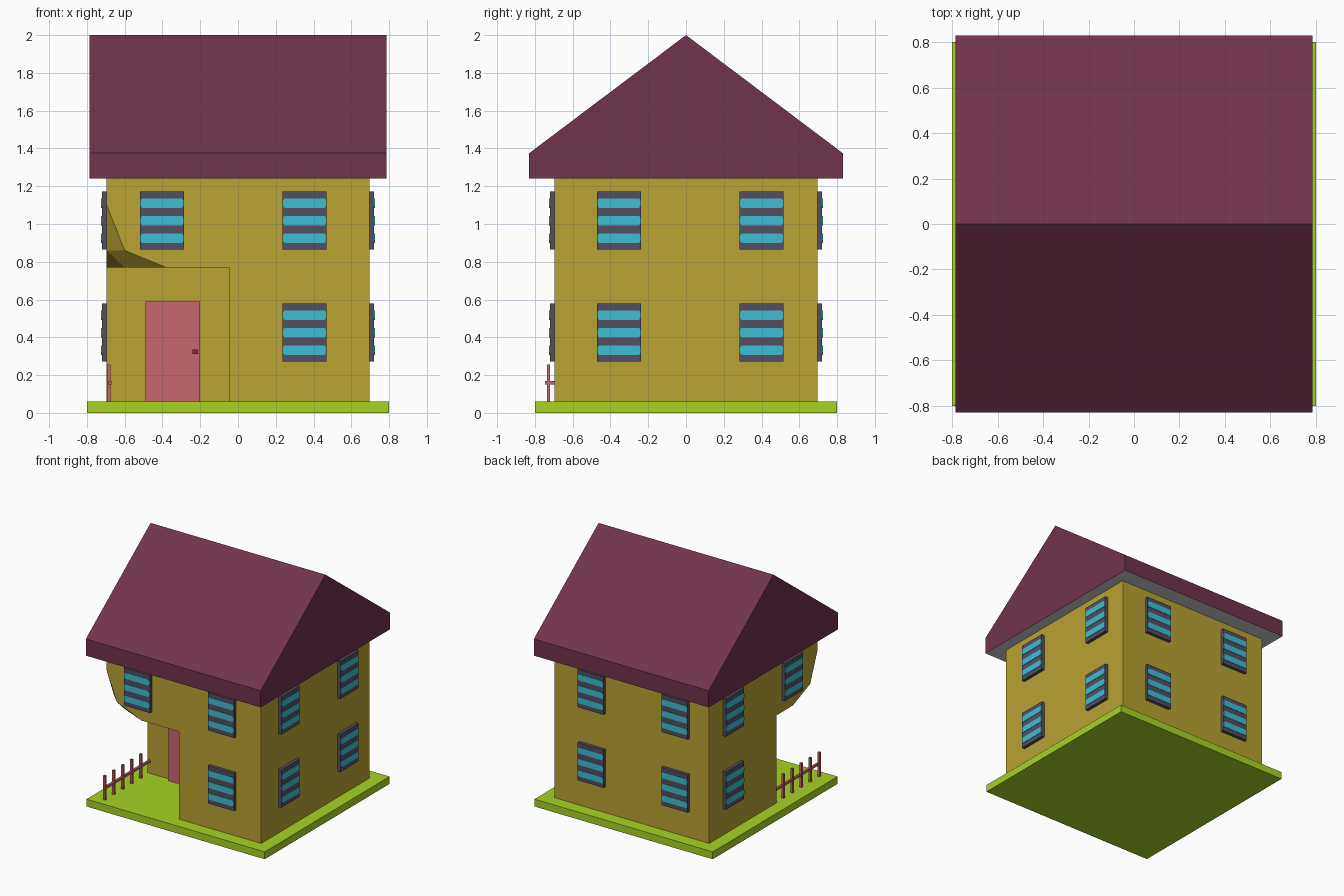
import bpy, bmesh, math
from mathutils import Vector, Matrix

if "Cube" in bpy.data.objects:
    bpy.data.objects.remove(bpy.data.objects["Cube"])


def material(name, r, g, b):
    lin = [((c / 255 + 0.055) / 1.055) ** 2.4 if c > 10 else c / 255 / 12.92 for c in (r, g, b)]
    m = bpy.data.materials.new(name)
    m.diffuse_color = (*lin, 1)
    m.use_nodes = True
    m.node_tree.nodes["Principled BSDF"].inputs["Base Color"].default_value = m.diffuse_color
    return m


MUSTARD = material("mustard wall", 184, 163, 50)
PLUM = material("plum roof", 112, 51, 77)
GREEN = material("grass green", 168, 210, 36)
PINK = material("rose pink", 200, 102, 110)
SLATE = material("slate frame", 84, 79, 97)
CYAN = material("cyan glass", 62, 190, 212)
GREY = material("grey soffit", 206, 206, 206)


def finish(name, bm, *mats):
    me = bpy.data.meshes.new(name)
    bm.to_mesh(me)
    bm.free()
    for m in mats:
        me.materials.append(m)
    ob = bpy.data.objects.new(name, me)
    bpy.context.collection.objects.link(ob)
    return ob


def add_box(bm, lo, hi):
    lo, hi = Vector(lo), Vector(hi)
    mat = Matrix.Translation((lo + hi) / 2) @ Matrix.Diagonal((*(hi - lo), 1))
    bmesh.ops.create_cube(bm, size=1, matrix=mat)


def box(name, lo, hi, mat):
    bm = bmesh.new()
    add_box(bm, lo, hi)
    return finish(name, bm, mat)


def add_prism(bm, pts, offset, mat_index=0):
    f = bm.faces.new([bm.verts.new(p) for p in pts])
    r = bmesh.ops.extrude_face_region(bm, geom=[f])
    vs = [g for g in r["geom"] if isinstance(g, bmesh.types.BMVert)]
    bmesh.ops.translate(bm, verts=vs, vec=offset)
    faces = {g for v in vs for g in v.link_faces} | {f}
    for g in faces:
        g.material_index = mat_index


W = 0.695                     # half width of the walls
PX, PY, PZ = -0.045, -0.165, 0.77   # inner corner and ceiling of the porch
TOP, FLOOR = 1.24, 0.06

# Lawn
box("lawn", (-0.8, -0.8, 0), (0.8, 0.8, FLOOR), GREEN)

# Upper storey: box with one faceted corner above the porch
bm = bmesh.new()
B, BC, C = (-0.38, -W, PZ), (-0.6, -0.6, PZ), (-W, -0.38, PZ)
pts = [(x, y, z) for x in (-W, W) for y in (-W, W) for z in (PZ, TOP)]
pts.remove((-W, -W, PZ))
pts += [(-W, -W, 1.10), (-0.6, -W, 0.86), (-W, -0.6, 0.86), B, BC, C]
bmesh.ops.convex_hull(bm, input=[bm.verts.new(p) for p in pts])
bm.normal_update()
flat = [f for f in bm.faces if abs(f.normal.z) > 0.999]
bmesh.ops.delete(bm, geom=flat, context="FACES")
# Porch ceiling
bm.faces.new([bm.verts.new(p) for p in
              [C, (-W, PY, PZ), (PX, PY, PZ), (PX, -W, PZ), B, BC]])
# Lower storey: L-shaped wall leaving the porch open
plan = [(PX, -W), (W, -W), (W, W), (-W, W), (-W, PY), (PX, PY)]
for (x1, y1), (x2, y2) in zip(plan, plan[1:] + plan[:1]):
    bm.faces.new([bm.verts.new(p) for p in
                  [(x1, y1, FLOOR), (x2, y2, FLOOR), (x2, y2, PZ), (x1, y1, PZ)]])
bmesh.ops.remove_doubles(bm, verts=bm.verts, dist=0.0005)
bmesh.ops.dissolve_limit(bm, angle_limit=0.01, verts=bm.verts, edges=bm.edges)
for f in bm.faces:
    f.normal_update()
finish("house_walls", bm, MUSTARD)

# Gable roof with grey underside
bm = bmesh.new()
gable = [(-0.83, TOP), (0.83, TOP), (0.83, 1.375), (0, 2.0), (-0.83, 1.375)]
add_prism(bm, [(-0.785, y, z) for y, z in gable], (1.57, 0, 0))
bmesh.ops.recalc_face_normals(bm, faces=bm.faces)
for f in bm.faces:
    f.material_index = 1 if f.normal.z < -0.9 else 0
finish("roof", bm, PLUM, GREY)


# Windows: slate panel with three cyan slats
def window(name, u, z, turn):
    bm = bmesh.new()
    add_box(bm, (u - 0.117, -W - 0.026, z - 0.153), (u + 0.117, -W, z + 0.153))
    for dz in (-0.093, 0, 0.093):
        w, c, h = 0.114, 0.107, 0.025
        outline = [(-c, -h), (c, -h), (w, -h / 2), (w, h / 2),
                   (c, h), (-c, h), (-w, h / 2), (-w, -h / 2)]
        add_prism(bm, [(u + x, -W - 0.025, z + dz + s) for x, s in outline],
                  (0, -0.004, 0), 1)
    bmesh.ops.recalc_face_normals(bm, faces=bm.faces)
    bmesh.ops.rotate(bm, verts=bm.verts, matrix=Matrix.Rotation(turn, 3, "Z"))
    finish(name, bm, SLATE, CYAN)


sides = {"front": (0, (-0.4025, 0.3525)), "right": (90, (-0.355, 0.40)),
         "back": (180, (-0.3525, 0.4025)), "left": (270, (-0.40, 0.355))}
for side, (deg, us) in sides.items():
    for i, u in enumerate(us):
        for level, z in (("upper", 1.018), ("lower", 0.425)):
            in_porch = level == "lower" and (side, i) in (("front", 0), ("left", 1))
            if not in_porch:
                window(f"{side}_{level}_window_{i + 1}", u, z, math.radians(deg))

# Door and knob at the back of the porch
box("door", (-0.49, PY - 0.028, FLOOR), (-0.2, PY, 0.59), PINK)
box("door_knob", (-0.24, PY - 0.05, 0.312), (-0.212, PY - 0.028, 0.336), PLUM)

# Porch fence: five posts and a rail
bm = bmesh.new()
for i in range(5):
    y = -0.728 + i * 0.115
    add_box(bm, (-0.694, y - 0.009, FLOOR), (-0.676, y + 0.009, 0.256))
add_box(bm, (-0.688, -0.747, 0.151), (-0.67, PY, 0.169))
finish("porch_fence", bm, PINK)
